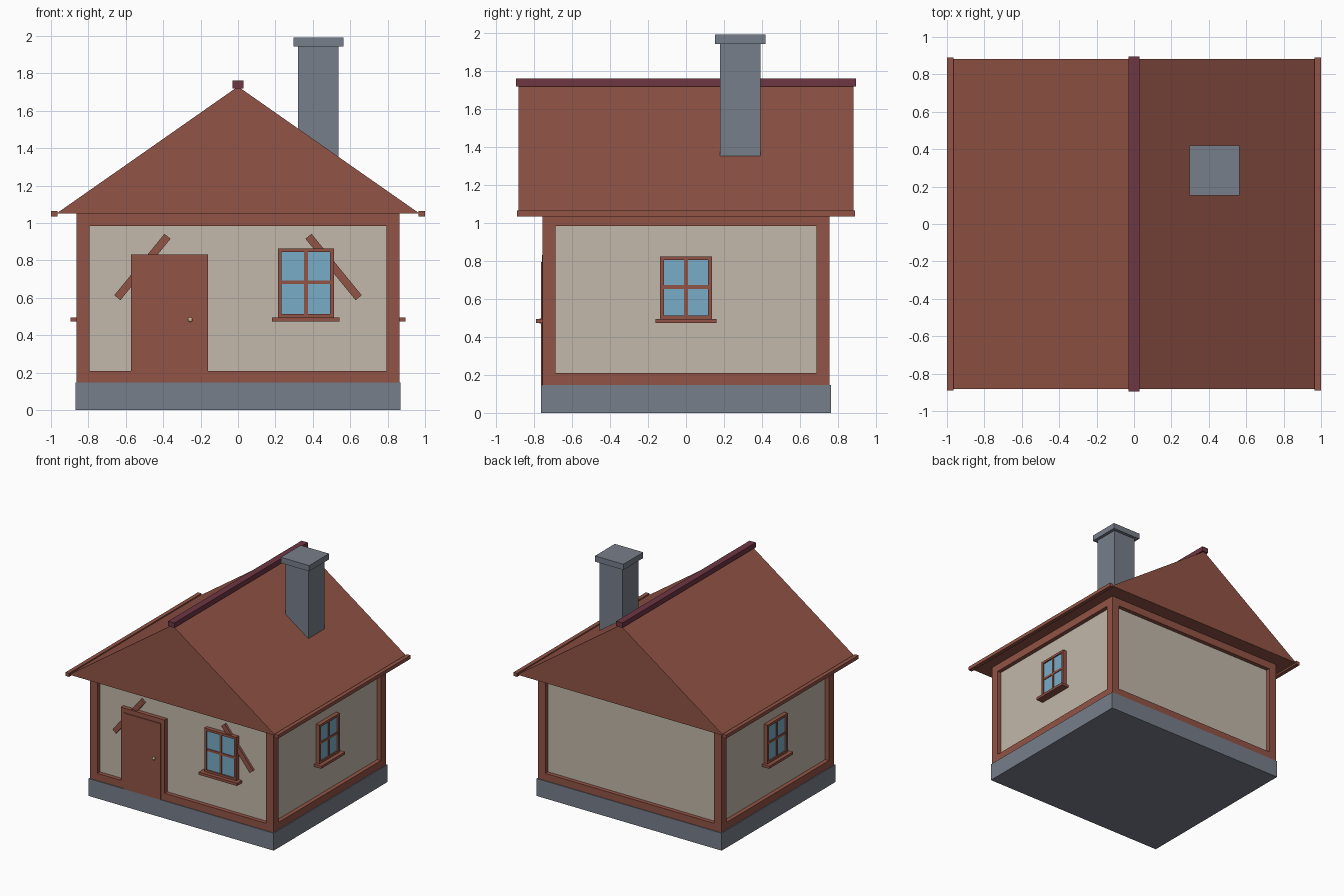
import bpy, bmesh, math
from mathutils import Matrix, Vector

if "Cube" in bpy.data.objects:
    bpy.data.objects.remove(bpy.data.objects["Cube"])


def mat(name, r, g, b):
    lin = [((c / 255 + 0.055) / 1.055) ** 2.4 for c in (r, g, b)]
    m = bpy.data.materials.new(name)
    m.diffuse_color = (*lin, 1)
    m.use_nodes = True
    m.node_tree.nodes["Principled BSDF"].inputs["Base Color"].default_value = m.diffuse_color
    return m


TIMBER = mat("red_brown_timber", 145, 83, 69)
PLASTER = mat("plaster", 194, 184, 170)
STONE = mat("grey_stone", 119, 126, 138)
GLASS = mat("blue_glass", 120, 172, 198)
RIDGE = mat("dark_ridge", 110, 54, 66)
BRASS = mat("pale_brass", 205, 190, 145)


def finish(name, bm, m):
    bmesh.ops.recalc_face_normals(bm, faces=bm.faces)
    me = bpy.data.meshes.new(name)
    bm.to_mesh(me)
    bm.free()
    me.materials.append(m)
    ob = bpy.data.objects.new(name, me)
    bpy.context.collection.objects.link(ob)
    return ob


def box(name, x, y, z, m, tf=None):
    """Box from (min, max) ranges, optionally transformed."""
    bm = bmesh.new()
    bmesh.ops.create_cube(bm, size=1)
    for v in bm.verts:
        v.co = Vector([(r[0] + r[1]) / 2 + c * (r[1] - r[0])
                       for c, r in zip(v.co, (x, y, z))])
    if tf:
        bm.transform(tf)
    return finish(name, bm, m)


X, Y = 0.863, 0.757          # outer faces of the timber frame
PX, PY = X - 0.035, Y - 0.035  # plaster faces
Z0, Z1 = 0.148, 1.05
W = 0.07

# Foundation and plaster walls
box("foundation", (-0.87, 0.87), (-0.763, 0.763), (0, Z0), STONE)
box("walls", (-PX, PX), (-PY, PY), (Z0, Z1), PLASTER)

# Timber frame: corner posts, bottom and top beams
for s in (-1, 1):
    for t in (-1, 1):
        box("corner_post", sorted((s * X, s * (X - W))),
            sorted((t * Y, t * (Y - W))), (Z0, Z1), TIMBER)
    for label, z in (("bottom_beam", (Z0, 0.21)), ("top_beam", (0.985, Z1))):
        box(label + "_long", (-X + W, X - W), sorted((s * Y, s * (Y - W))), z, TIMBER)
        box(label + "_side", sorted((s * X, s * (X - W))), (-Y + W, Y - W), z, TIMBER)

# Slanted braces on the front wall
for s in (-1, 1):
    tf = Matrix.Translation((s * 0.511, 0, 0.765)) @ Matrix.Rotation(s * math.atan2(0.328, 0.268), 4, 'Y')
    box("front_brace", (-0.212, 0.212), (-0.742, -PY + 0.01), (-0.021, 0.021), TIMBER, tf)


def window(name, w, z0, z1, sill_w, tf):
    """Window facing -y; local y = 0 lies on the plaster."""
    f, h = 0.02, w / 2
    d = (-0.035, 0.005)
    zm = (z0 + z1) / 2 + 0.003
    box(name + "_glass", (-h + f, h - f), (-0.024, 0.005), (z0, z1 - f), GLASS, tf)
    for s in (-1, 1):
        box(name + "_jamb", sorted((s * h, s * (h - f))), d, (z0, z1), TIMBER, tf)
    box(name + "_head", (-h + f, h - f), d, (z1 - f, z1), TIMBER, tf)
    box(name + "_foot", (-h + f, h - f), d, (z0, z0 + 0.018), TIMBER, tf)
    box(name + "_upright_bar", (-0.01, 0.01), (-0.031, 0), (z0, z1 - f), TIMBER, tf)
    box(name + "_cross_bar", (-h + f, h - f), (-0.03, 0), (zm - 0.01, zm + 0.01), TIMBER, tf)
    box(name + "_sill", (-sill_w / 2, sill_w / 2), (-0.068, 0.005), (z0 - 0.022, z0), TIMBER, tf)


window("front_window", 0.30, 0.495, 0.865, 0.36, Matrix.Translation((0.363, -PY, 0)))
for s, name in ((1, "right_window"), (-1, "left_window")):
    window(name, 0.272, 0.495, 0.825, 0.322,
           Matrix.Translation((s * PX, 0, 0)) @ Matrix.Rotation(s * math.pi / 2, 4, 'Z'))

# Door with frame and knob
for x in ((-0.572, -0.538), (-0.195, -0.16)):
    box("door_jamb", x, (-0.7575, -0.71), (Z0, 0.833), TIMBER)
box("door_head", (-0.538, -0.195), (-0.7575, -0.71), (0.795, 0.833), TIMBER)
box("door", (-0.538, -0.195), (-0.765, -0.71), (Z0, 0.795), TIMBER)
bm = bmesh.new()
bmesh.ops.create_uvsphere(bm, u_segments=10, v_segments=6, radius=0.013,
                          matrix=Matrix.Translation((-0.255, -0.768, 0.484)))
finish("door_knob", bm, BRASS)

# Solid gable roof, extruded from a triangle
bm = bmesh.new()
tri = bm.faces.new([bm.verts.new((x, -0.882, z)) for x, z in ((-0.972, Z1), (0.972, Z1), (0, 1.73))])
ext = bmesh.ops.extrude_face_region(bm, geom=[tri])
bmesh.ops.translate(bm, vec=(0, 1.764, 0),
                    verts=[v for v in ext["geom"] if isinstance(v, bmesh.types.BMVert)])
finish("roof", bm, TIMBER)

# Eave strips and ridge cap
for s in (-1, 1):
    box("eave_strip", sorted((s * 0.966, s * 1.0)), (-0.89, 0.89), (1.035, 1.065), TIMBER)
box("ridge_cap", (-0.029, 0.029), (-0.896, 0.896), (1.72, 1.762), RIDGE)

# Chimney
box("chimney", (0.322, 0.537), (0.178, 0.393), (1.25, 1.945), STONE)
box("chimney_cap", (0.296, 0.563), (0.152, 0.419), (1.943, 1.992), STONE)
